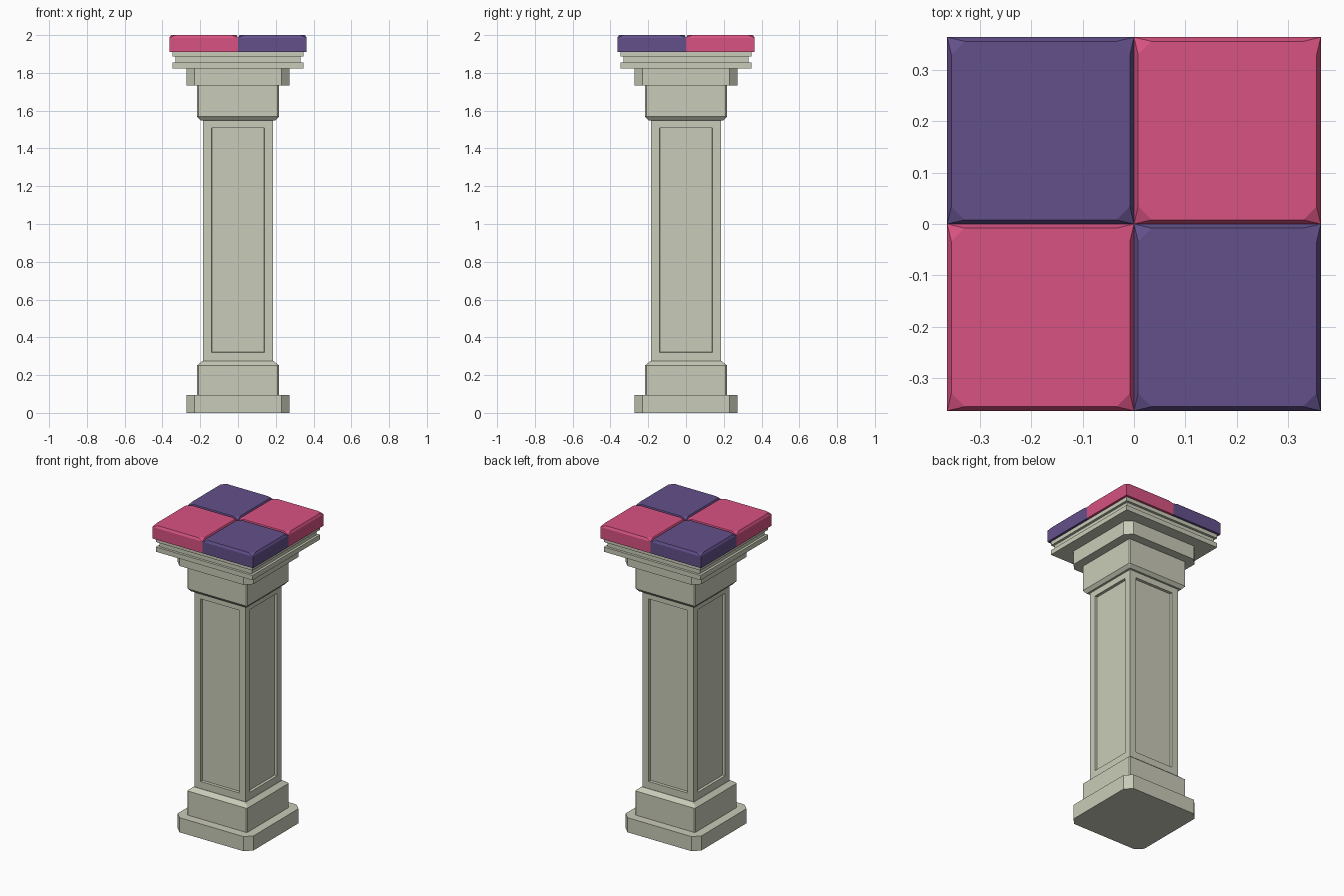
import bpy, bmesh

if "Cube" in bpy.data.objects:
    bpy.data.objects.remove(bpy.data.objects["Cube"])


def material(name, rgb):
    lin = [((c / 255 + 0.055) / 1.055) ** 2.4 for c in rgb]
    m = bpy.data.materials.new(name)
    m.diffuse_color = (*lin, 1)
    m.use_nodes = True
    m.node_tree.nodes["Principled BSDF"].inputs["Base Color"].default_value = m.diffuse_color
    return m


STONE = material("pale_stone", (201, 203, 184))
PINK = material("pink_tile", (215, 82, 129))
PURPLE = material("purple_tile", (99, 80, 139))


def finish(bm, name, mat):
    bmesh.ops.remove_doubles(bm, verts=bm.verts[:], dist=1e-5)
    bmesh.ops.recalc_face_normals(bm, faces=bm.faces[:])
    me = bpy.data.meshes.new(name)
    bm.to_mesh(me)
    bm.free()
    me.materials.append(mat)
    ob = bpy.data.objects.new(name, me)
    bpy.context.collection.objects.link(ob)
    return ob


def stack(name, mat, rings, cx=0, cy=0):
    """Solid through square rings (half width, corner cut, z)."""
    bm = bmesh.new()
    loops = []
    for h, c, z in rings:
        k = h - c
        pts = [(k, -h), (h, -k), (h, k), (k, h), (-k, h), (-h, k), (-h, -k), (-k, -h)]
        loops.append([bm.verts.new((cx + x, cy + y, z)) for x, y in pts])
    for a, b in zip(loops, loops[1:]):
        for i in range(8):
            j = (i + 1) % 8
            bm.faces.new((a[i], a[j], b[j], b[i]))
    bm.faces.new(loops[0][::-1])
    bm.faces.new(loops[-1])
    return finish(bm, name, mat)


# Base: plinth with cut corners, then a block with a sloped shoulder
stack("base_plinth", STONE, [(0.273, 0.042, 0), (0.273, 0.042, 0.095)])
stack("base_block", STONE, [(0.216, 0.006, 0.095), (0.216, 0.006, 0.252), (0.188, 0, 0.275)])

# Shaft with a recessed panel on each of its four sides
bm = bmesh.new()
bmesh.ops.create_cube(bm, size=1)
for v in bm.verts:
    v.co.x *= 0.37
    v.co.y *= 0.37
    v.co.z = 0.275 if v.co.z < 0 else 1.555
bm.normal_update()
sides = [f for f in bm.faces if abs(f.normal.z) < 0.5]
bmesh.ops.inset_individual(bm, faces=sides, thickness=0.065)
bmesh.ops.inset_individual(bm, faces=sides, thickness=0.002, depth=-0.017)
finish(bm, "shaft", STONE)

# Capital: block with sloped underside, then a slab with cut corners
stack("capital_block", STONE, [(0.198, 0, 1.548), (0.216, 0.006, 1.568), (0.216, 0.006, 1.733)])
stack("capital_slab", STONE, [(0.273, 0.042, 1.733), (0.273, 0.042, 1.823)])

# Cornice: stepped square moulding with a groove
stack("cornice", STONE, [(0.348, 0, 1.823), (0.348, 0, 1.854), (0.332, 0, 1.854),
                         (0.332, 0, 1.886), (0.348, 0, 1.886), (0.348, 0, 1.913)])

# Four checkered top tiles with bevelled rims and clipped upper corners
T = 0.1815
for sx in (-1, 1):
    for sy in (-1, 1):
        stack("top_tile", PINK if sx == sy else PURPLE,
              [(T, 0, 1.911), (T, 0, 1.986), (T - 0.008, 0.026, 2.0)], sx * T, sy * T)
